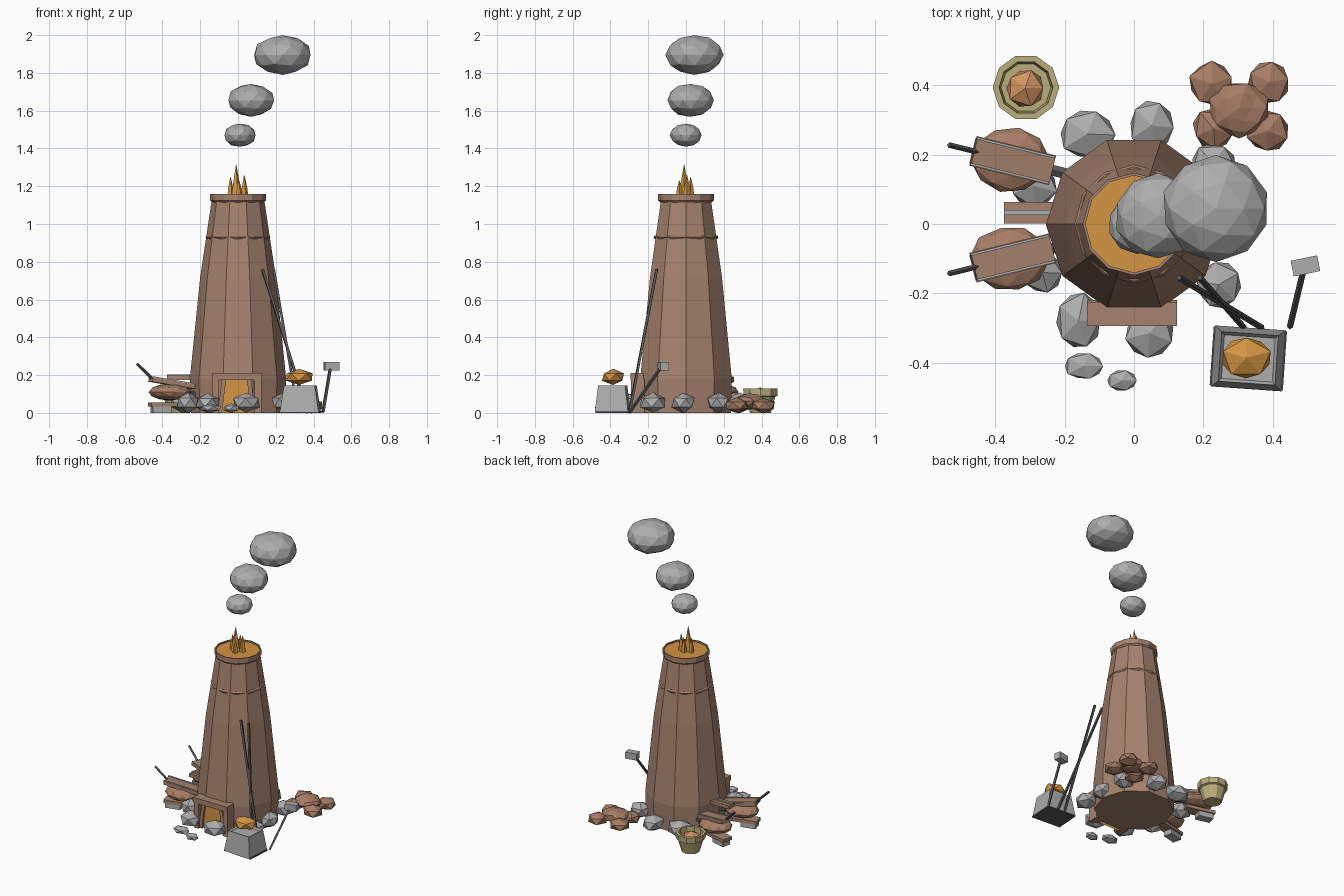
import bpy, bmesh, math, random
from mathutils import Vector, Matrix, Euler

random.seed(4)
cube = bpy.data.objects.get("Cube")
if cube:
    bpy.data.objects.remove(cube)


def material(name, rgb):
    m = bpy.data.materials.new(name)
    m.use_nodes = True
    m.diffuse_color = (*rgb, 1)
    m.node_tree.nodes["Principled BSDF"].inputs["Base Color"].default_value = (*rgb, 1)
    return m


CLAY = material("clay brown", (0.38, 0.225, 0.155))
ROCK = material("ore brown", (0.39, 0.205, 0.13))
GREY = material("stone grey", (0.42, 0.42, 0.42))
IRON = material("dark iron", (0.1, 0.1, 0.1))
GLOW = material("molten orange", (0.66, 0.3, 0.055))
STRAW = material("straw", (0.5, 0.43, 0.2))
COPPER = material("copper ore", (0.65, 0.3, 0.12))


def finish(name, bm, mat, loc=(0, 0, 0), rot=(0, 0, 0)):
    bmesh.ops.recalc_face_normals(bm, faces=bm.faces)
    bm.transform(Matrix.Translation(loc) @ Euler(rot).to_matrix().to_4x4())
    me = bpy.data.meshes.new(name)
    bm.to_mesh(me)
    bm.free()
    me.materials.append(mat)
    ob = bpy.data.objects.new(name, me)
    bpy.context.collection.objects.link(ob)
    return ob


def box(name, mat, loc, size, rot=(0, 0, 0)):
    bm = bmesh.new()
    bmesh.ops.create_cube(bm, size=1)
    bmesh.ops.scale(bm, vec=size, verts=bm.verts)
    return finish(name, bm, mat, loc, rot)


def lump(name, mat, loc, size, detail=1, jitter=0.0, turn=0.0):
    bm = bmesh.new()
    bmesh.ops.create_icosphere(bm, subdivisions=detail, radius=1)
    for v in bm.verts:
        v.co *= 1 + random.uniform(-jitter, jitter)
    bmesh.ops.rotate(bm, matrix=Matrix.Rotation(turn, 3, "Z"), verts=bm.verts)
    bmesh.ops.scale(bm, vec=size, verts=bm.verts)
    return finish(name, bm, mat, loc)


def lathe(name, mat, profile, sides, loc=(0, 0, 0), caps=True, loop=False):
    bm = bmesh.new()
    rings = [[bm.verts.new((r * math.cos(i * math.tau / sides),
                            r * math.sin(i * math.tau / sides), z))
              for i in range(sides)] for r, z in profile]
    pairs = list(zip(rings, rings[1:])) + ([(rings[-1], rings[0])] if loop else [])
    for a, b in pairs:
        for i in range(sides):
            j = (i + 1) % sides
            bm.faces.new((a[i], a[j], b[j], b[i]))
    if caps and not loop:
        bm.faces.new(rings[0])
        bm.faces.new(rings[-1])
    return finish(name, bm, mat, loc)


def rod(name, mat, start, end, radius, sides=4):
    start, end = Vector(start), Vector(end)
    d = end - start
    bm = bmesh.new()
    bmesh.ops.create_cone(bm, cap_ends=True, segments=sides, radius1=radius,
                          radius2=radius, depth=d.length)
    return finish(name, bm, mat, (start + end) / 2, d.to_track_quat("Z", "Y").to_euler())


# Furnace stack, band, collar and molten top
lathe("furnace_stack", CLAY, [(0.25, 0), (0.255, 0.18), (0.2, 0.72), (0.14, 1.12)], 10)
lathe("stack_band", CLAY, [(0.165, 0.92), (0.172, 0.93), (0.165, 0.94)], 12)
lathe("stack_collar", CLAY, [(0.138, 1.115), (0.148, 1.125), (0.148, 1.16),
                             (0.14, 1.16), (0.14, 1.12)], 12, loop=True)
lathe("molten_top", GLOW, [(0.141, 1.12), (0.141, 1.15)], 12)

# Flames
for x, y, r, top in [(-0.01, -0.01, 0.032, 1.315), (-0.04, 0, 0.02, 1.25),
                     (0.033, 0.005, 0.022, 1.26), (0.0, 0.025, 0.02, 1.25),
                     (0.005, -0.035, 0.018, 1.23)]:
    lathe("flame", GLOW, [(r, 1.14), (r * 0.75, 1.19), (0.001, top)], 5, (x, y, 0))

# Smoke puffs
lump("smoke_small", GREY, (0.01, 0, 1.47), (0.085, 0.085, 0.062), 2, 0.03)
lump("smoke_middle", GREY, (0.07, 0.023, 1.655), (0.125, 0.125, 0.087), 2, 0.03)
lump("smoke_large", GREY, (0.237, 0.045, 1.895), (0.156, 0.154, 0.106), 2, 0.02)

# Hearth door: posts, lintel, sloped jambs and glowing opening
for s in (-1, 1):
    box("door_post", CLAY, (-0.006 + s * 0.112, -0.255, 0.09), (0.035, 0.07, 0.18))
    box("door_jamb", CLAY, (-0.008 + s * 0.077, -0.25, 0.09), (0.022, 0.05, 0.18),
        (0, -s * 0.12, 0))
box("door_lintel", CLAY, (-0.006, -0.26, 0.192), (0.26, 0.07, 0.036))
bm = bmesh.new()
bm.faces.new([bm.verts.new(p) for p in [(-0.085, -0.26, 0.0), (0.07, -0.26, 0.0),
                                        (0.05, -0.26, 0.175), (-0.065, -0.26, 0.175)]])
finish("hearth_glow", bm, GLOW)

# Stones around the base
for x, y, w, d in [(-0.135, 0.26, 0.088, 0.08), (0.05, 0.285, 0.07, 0.08),
                   (0.23, 0.175, 0.07, 0.065), (0.25, -0.015, 0.065, 0.065),
                   (0.245, -0.175, 0.07, 0.075), (0.045, -0.315, 0.078, 0.078),
                   (-0.16, -0.28, 0.072, 0.09), (-0.265, -0.14, 0.065, 0.065),
                   (-0.29, 0.11, 0.075, 0.07)]:
    lump("base_stone", GREY, (x, y, 0.054), (w, d, 0.053), 1, 0.05, random.uniform(0, 6))
for x, y, w, d in [(-0.145, -0.41, 0.062, 0.042), (-0.035, -0.452, 0.048, 0.033)]:
    lump("loose_stone", GREY, (x, y, 0.025), (w, d, 0.024), 1, 0.04)

# Pair of bellows and the board between them
for y, turn in [(-0.098, 0.24), (0.183, -0.24)]:
    c, s = math.cos(turn), math.sin(turn)

    def along(d, side, z):
        return (-0.35 + d * c - side * s, y + d * s + side * c, z)

    lump("bellows_bag", ROCK, along(-0.01, 0, 0.11), (0.112, 0.093, 0.045), 2, 0.03, turn)
    tilt = (0, 0.16, turn)
    box("bellows_top", CLAY, along(0, 0, 0.158), (0.235, 0.088, 0.024), tilt)
    box("bellows_bottom", CLAY, along(-0.02, 0, 0.045), (0.2, 0.075, 0.022), (0, 0, turn))
    for side in (-0.038, 0.038):
        box("bellows_strip", GREY, along(0, side, 0.171), (0.235, 0.007, 0.008), tilt)
    rod("bellows_handle", IRON, along(-0.1, 0, 0.175), along(-0.19, 0, 0.26), 0.008)
    rod("bellows_nozzle", IRON, along(0.07, 0, 0.1), along(0.17, 0, 0.09), 0.018, 6)
    box("bellows_foot", GREY, along(-0.06, 0, 0.018), (0.1, 0.06, 0.036), (0, 0, turn))
box("middle_board", CLAY, (-0.3, 0.033, 0.185), (0.15, 0.062, 0.024))
box("middle_strip", GREY, (-0.3, 0.033, 0.199), (0.15, 0.014, 0.006))

# Ore pile
for x, y, r in [(0.225, 0.405, 0.072), (0.39, 0.41, 0.066),
                (0.23, 0.275, 0.066), (0.385, 0.268, 0.066)]:
    lump("ore_rock", ROCK, (x, y, 0.04), (r, r, 0.04), 1, 0.08, random.uniform(0, 6))
lump("ore_top_rock", ROCK, (0.303, 0.335, 0.062), (0.08, 0.08, 0.04), 2, 0.13)

# Basket with a copper lump
lathe("basket", STRAW, [(0.058, 0), (0.082, 0.085), (0.094, 0.09), (0.096, 0.13),
                        (0.078, 0.13), (0.072, 0.06)], 10, (-0.312, 0.394, 0))
lump("basket_ore", COPPER, (-0.314, 0.392, 0.09), (0.06, 0.06, 0.045), 1, 0.04)

# Casting block with a recessed top and a hot lump
bm = bmesh.new()
bmesh.ops.create_cube(bm, size=1)
for v in bm.verts:
    k = 0.8 if v.co.z > 0 else 1
    v.co = (v.co.x * 0.205 * k, v.co.y * 0.165 * (k + 0.07), v.co.z * 0.14)
top = max(bm.faces, key=lambda f: f.calc_center_median().z)
bmesh.ops.inset_region(bm, faces=[top], thickness=0.012, depth=-0.012)
finish("casting_block", bm, GREY, (0.33, -0.388, 0.074), (0, 0, -0.07))
box("block_base", IRON, (0.33, -0.388, 0.005), (0.212, 0.17, 0.01), (0, 0, -0.07))
lump("hot_lump", GLOW, (0.324, -0.386, 0.19), (0.08, 0.065, 0.043), 1, 0.03, 0.3)

# Tongs leaning on the stack
rod("tong_left", IRON, (0.37, -0.3, 0), (0.13, -0.155, 0.76), 0.009)
rod("tong_right", IRON, (0.318, -0.3, 0), (0.19, -0.155, 0.757), 0.009)

# Hammer
rod("hammer_handle", IRON, (0.45, -0.297, 0.005), (0.49, -0.13, 0.245), 0.009)
box("hammer_head", GREY, (0.495, -0.121, 0.248), (0.078, 0.046, 0.045), (0, 0, 0.2))
